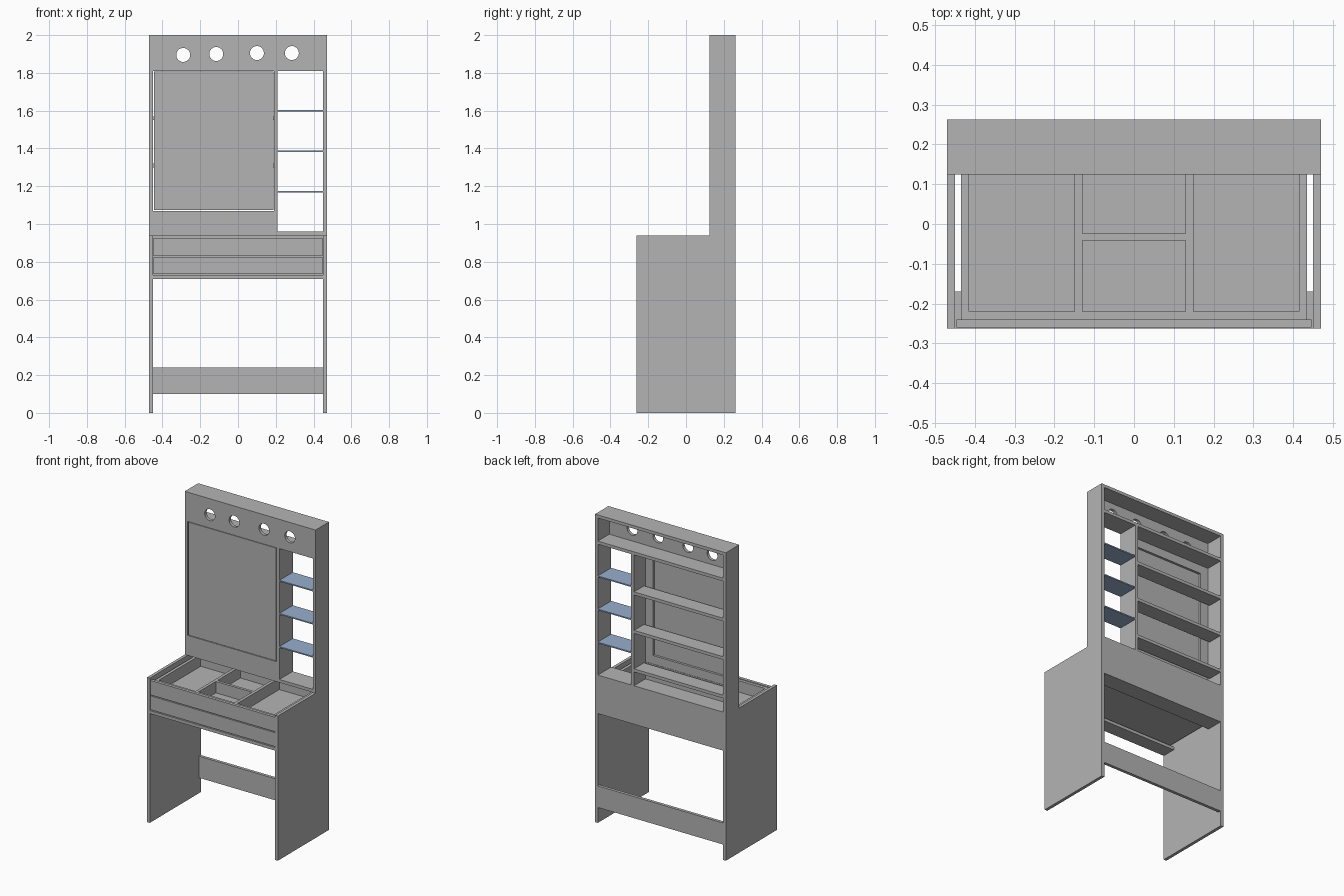
import bpy
import bmesh
from mathutils import Matrix, Vector

if "Cube" in bpy.data.objects:
    bpy.data.objects.remove(bpy.data.objects["Cube"])


def material(name, rgb):
    m = bpy.data.materials.new(name)
    m.use_nodes = True
    m.diffuse_color = (*rgb, 1)
    m.node_tree.nodes["Principled BSDF"].inputs["Base Color"].default_value = (*rgb, 1)
    return m


GREY = material("grey_board", (0.456, 0.456, 0.456))
GLASS = material("blue_glass", (0.31, 0.43, 0.61))


def finish(name, bm, mat):
    bmesh.ops.recalc_face_normals(bm, faces=bm.faces)
    mesh = bpy.data.meshes.new(name)
    bm.to_mesh(mesh)
    bm.free()
    mesh.materials.append(mat)
    obj = bpy.data.objects.new(name, mesh)
    bpy.context.scene.collection.objects.link(obj)
    return obj


def board(name, x, y, z, mat=GREY):
    """Box spanning three (low, high) ranges."""
    lo, hi = (Vector(v) for v in zip(x, y, z))
    bm = bmesh.new()
    bmesh.ops.create_cube(bm, size=1, matrix=Matrix.Translation((lo + hi) / 2)
                          @ Matrix.Diagonal((*(hi - lo), 1)))
    return finish(name, bm, mat)


T = 0.02                      # board thickness
W, D, H = 0.47, 0.2625, 2.0   # half width, half depth, height
IN = W - T                    # inner face of the sides
FRONT = 0.125                 # front of the upper cabinet
DESK = 0.94
INNER = (-IN, IN)
CAB = (FRONT, D)
BACK = (D - T, D)

# L-shaped side panels
outline = [(-D, 0), (D, 0), (D, H - T), (FRONT, H - T), (FRONT, DESK), (-D, DESK)]
for name, x in (("right_side", -W), ("left_side", IN)):
    bm = bmesh.new()
    face = bm.faces.new([bm.verts.new((x, y, z)) for y, z in outline])
    new = bmesh.ops.extrude_face_region(bm, geom=[face])["geom"]
    bmesh.ops.translate(bm, vec=(T, 0, 0),
                        verts=[v for v in new if isinstance(v, bmesh.types.BMVert)])
    finish(name, bm, GREY)

# Back boards and drawer rails
board("back_stretcher", INNER, BACK, (0.10, 0.24))
board("back_apron", INNER, BACK, (0.71, DESK))
board("front_rail", INNER, (-D, -0.17), (0.71, 0.73))
board("rear_rail", INNER, (0.15, D - T), (0.71, 0.73))

# Upper cabinet boards
board("cabinet_top", (-W, W), CAB, (H - T, H))
board("cabinet_base", INNER, CAB, (DESK, DESK + T))
board("header_shelf", INNER, (FRONT + T, D), (1.81, 1.83))
board("divider", (0.19, 0.21), CAB, (DESK + T, 1.81))
board("lower_front_panel", (-IN, 0.19), (FRONT, FRONT + T), (DESK + T, 1.07))
for z in (1.07, 1.32, 1.57):
    board("cabinet_shelf", (-IN, 0.19), (0.16, D), (z - T, z))
for z in (1.17, 1.385, 1.60):
    board("glass_shelf", (0.21, IN), CAB, (z - 0.004, z + 0.004), GLASS)

# Header with four round lamp holes
header = board("header_panel", (-W, W), (FRONT, FRONT + T), (1.81, H - T))
bm = bmesh.new()
for x, z in ((-0.29, 1.895), (-0.115, 1.9), (0.10, 1.905), (0.285, 1.905)):
    bmesh.ops.create_cone(bm, cap_ends=True, segments=32, radius1=0.037, radius2=0.037,
                          depth=0.2, matrix=Matrix.Translation((x, FRONT, z))
                          @ Matrix.Rotation(1.5707963, 4, "X"))
cutter = finish("hole_cutter", bm, GREY)
cutter.hide_render = True
cut = header.modifiers.new("holes", "BOOLEAN")
cut.operation = "DIFFERENCE"
cut.solver = "EXACT"
cut.object = cutter
bpy.context.view_layer.objects.active = header
header.select_set(True)
bpy.ops.object.modifier_apply(modifier=cut.name)
bpy.data.objects.remove(cutter)
bpy.ops.object.shade_smooth_by_angle()

# Mirror door with a frame behind it
X0, X1, Z0, Z1 = -0.445, 0.187, 1.074, 1.807
F = 0.055
REAR = (FRONT + 0.01, FRONT + 0.025)
board("mirror_door", (X0, X1), (FRONT, FRONT + 0.01), (Z0, Z1))
for x in (X0, X1 - F):
    board("door_stile", (x, x + F), REAR, (Z0, Z1))
for z in (Z0, Z1 - F):
    board("door_rail", (X0 + F, X1 - F), REAR, (z, z + F))

# Two drawers; the upper one is an open tray with compartments
BX, BY0, BY1 = 0.435, -0.24, 0.23
for name, z0, z1 in (("lower", 0.735, 0.825), ("upper", 0.831, 0.925)):
    wall = (z0 + 0.005, z1 - 0.005)
    board(name + "_drawer_face", (-0.447, 0.447), (-0.26, BY0), (z0, z1))
    board(name + "_drawer_bottom", (-BX, BX), (BY0, BY1), (z0 + 0.005, z0 + 0.015))
    for x in (-BX, BX - T):
        board(name + "_drawer_side", (x, x + T), (BY0, BY1), wall)
    for y in (BY0, BY1 - T):
        board(name + "_drawer_end", (T - BX, BX - T), (y, y + T), wall)
for x in (-0.15, 0.13):
    board("tray_divider", (x, x + T), (BY0 + T, BY1 - T), (0.845, 0.92))
board("tray_cross_divider", (-0.13, 0.13), (-0.042, -0.024), (0.845, 0.92))
